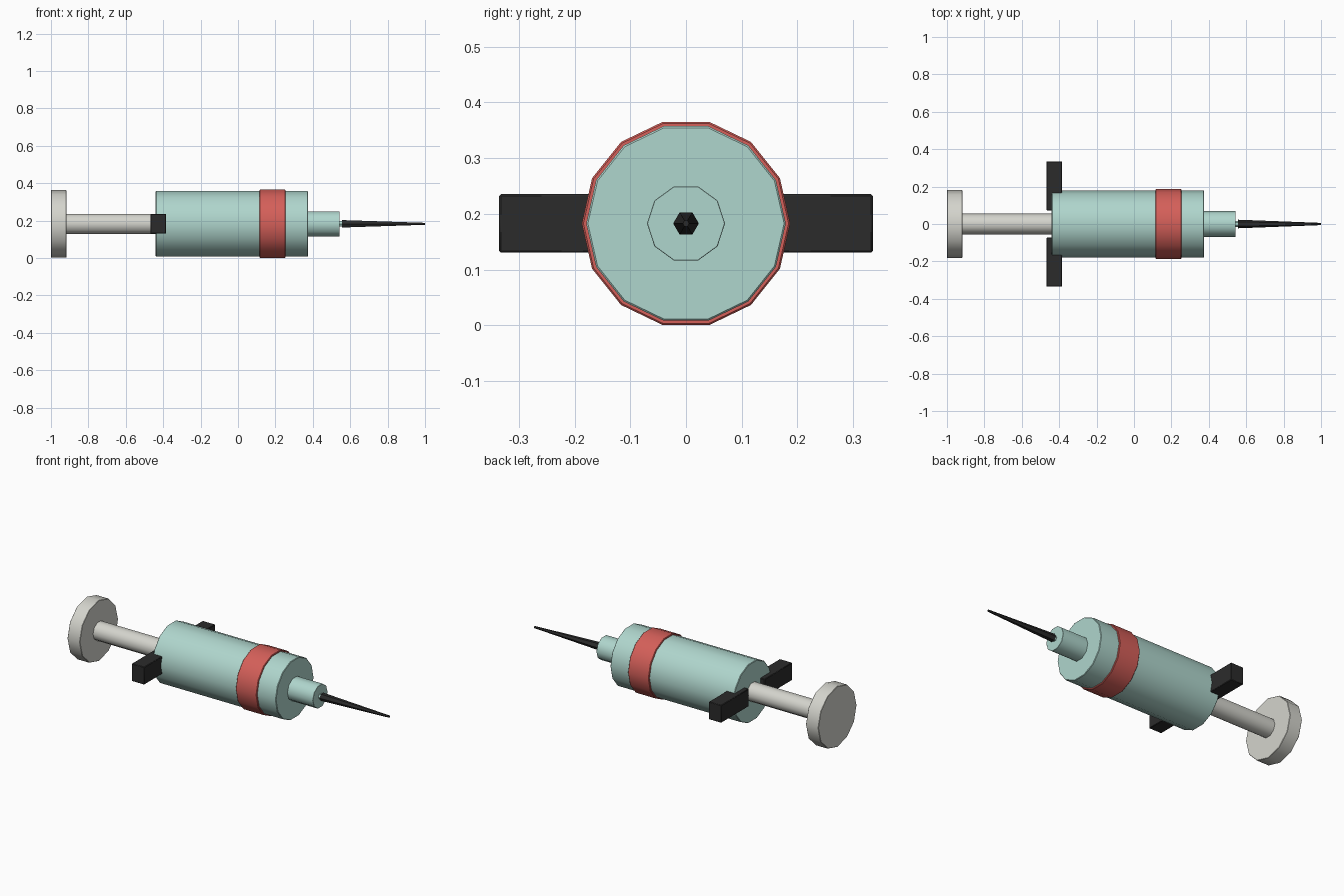
import bpy, bmesh, math

if "Cube" in bpy.data.objects:
    bpy.data.objects.remove(bpy.data.objects["Cube"])

CZ = 0.183  # height of the long axis


def material(name, rgb):
    m = bpy.data.materials.new(name)
    m.diffuse_color = (*rgb, 1)
    m.use_nodes = True
    m.node_tree.nodes["Principled BSDF"].inputs["Base Color"].default_value = m.diffuse_color
    return m


TEAL = material("pale teal", (0.43, 0.67, 0.61))
RED = material("soft red", (0.66, 0.115, 0.10))
BLACK = material("near black", (0.024, 0.024, 0.024))
GREY = material("warm light grey", (0.66, 0.66, 0.61))


def finish(bm, name, mat):
    bmesh.ops.recalc_face_normals(bm, faces=bm.faces)
    me = bpy.data.meshes.new(name)
    bm.to_mesh(me)
    bm.free()
    me.materials.append(mat)
    ob = bpy.data.objects.new(name, me)
    bpy.context.collection.objects.link(ob)
    bpy.ops.object.select_all(action='DESELECT')
    ob.select_set(True)
    bpy.context.view_layer.objects.active = ob
    bpy.ops.object.shade_smooth_by_angle(angle=math.radians(40))
    return ob


def turned(name, mat, sides, profile):
    """Closed solid of (x, radius) rings around the long axis."""
    bm = bmesh.new()
    rings = []
    for x, r in profile:
        rings.append([bm.verts.new((x, r * math.cos(k * math.tau / sides),
                                    CZ + r * math.sin(k * math.tau / sides)))
                      for k in range(sides)])
    for a, b in zip(rings, rings[1:]):
        for k in range(sides):
            j = (k + 1) % sides
            bm.faces.new((a[k], a[j], b[j], b[k]))
    bm.faces.new(rings[0])
    bm.faces.new(rings[-1])
    return finish(bm, name, mat)


def rod(name, mat, sides, x0, x1, r, bevel=0.003):
    return turned(name, mat, sides, [(x0, r - bevel), (x0 + bevel, r),
                                     (x1 - bevel, r), (x1, r - bevel)])


# Barrel, coloured band and nozzle
rod("barrel", TEAL, 14, -0.44, 0.375, 0.179)
rod("band", RED, 14, 0.115, 0.253, 0.187)
rod("nozzle", TEAL, 10, 0.36, 0.543, 0.070, 0.001)
rod("needle_seat", TEAL, 6, 0.53, 0.565, 0.017, 0.001)

# Tapered needle
turned("needle", BLACK, 6, [(0.555, 0.023), (1.0, 0.006)])

# Plunger rod and thumb disc
rod("plunger_rod", GREY, 10, -0.93, -0.43, 0.056, 0.001)
rod("thumb_disc", GREY, 12, -1.0, -0.918, 0.181, 0.002)

# Finger grips on both sides
for side, label in ((1, "left"), (-1, "right")):
    bm = bmesh.new()
    bmesh.ops.create_cube(bm, size=1)
    for v in bm.verts:
        v.co = (-0.426 + v.co.x * 0.083, side * 0.204 + v.co.y * 0.262,
                CZ + v.co.z * 0.105)
    bmesh.ops.bevel(bm, geom=bm.edges[:], offset=0.003, segments=1,
                    affect='EDGES')
    finish(bm, "finger_grip_" + label, BLACK)
